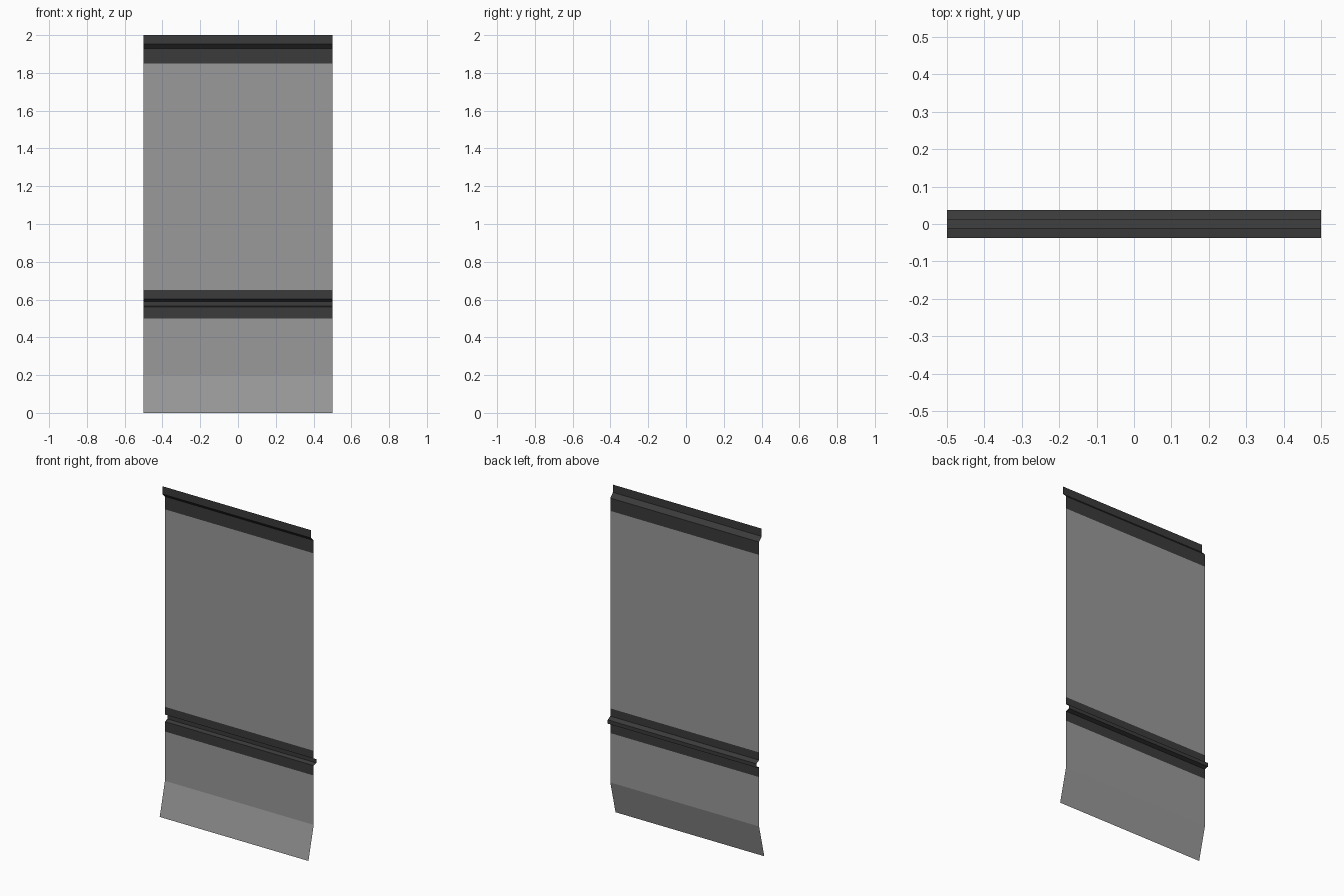
import bpy

if "Cube" in bpy.data.objects:
    bpy.data.objects.remove(bpy.data.objects["Cube"])

# Colours
def material(name, rgb):
    m = bpy.data.materials.new(name)
    m.diffuse_color = (*rgb, 1.0)
    m.use_nodes = True
    m.node_tree.nodes["Principled BSDF"].inputs["Base Color"].default_value = m.diffuse_color
    return m

grey = material("mid grey sheet", (0.32, 0.32, 0.325))
dark = material("dark charcoal trim", (0.043, 0.043, 0.043))

HALF = 0.5        # half width
P = 0.0125        # y of the flat sheet
FRONT = P - 0.025  # y of the forward step
BACK = P + 0.025   # y of the rearward groove


def sheet(name, profile, mat):
    """Sweep a (y, z) profile along x as a single-layer sheet."""
    verts = [(x, y, z) for y, z in profile for x in (-HALF, HALF)]
    faces = [(2 * i, 2 * i + 1, 2 * i + 3, 2 * i + 2)
             for i in range(len(profile) - 1)]
    mesh = bpy.data.meshes.new(name)
    mesh.from_pydata(verts, [], faces)
    mesh.materials.append(mat)
    obj = bpy.data.objects.new(name, mesh)
    bpy.context.collection.objects.link(obj)


# Lower sheet with its bottom kicked forward
sheet("lower_panel", [(P - 0.05, 0), (P, 0.2), (P, 0.5)], grey)

# Middle trim with a groove pushed to the back
sheet("middle_trim", [(P, 0.5), (P, 0.56), (BACK, 0.567), (BACK, 0.59),
                      (P, 0.603), (P, 0.65)], dark)

# Upper sheet
sheet("upper_panel", [(P, 0.65), (P, 1.85)], grey)

# Top trim stepping forward
sheet("top_trim", [(P, 1.85), (P, 1.928), (FRONT, 1.953), (FRONT, 2.0)], dark)
